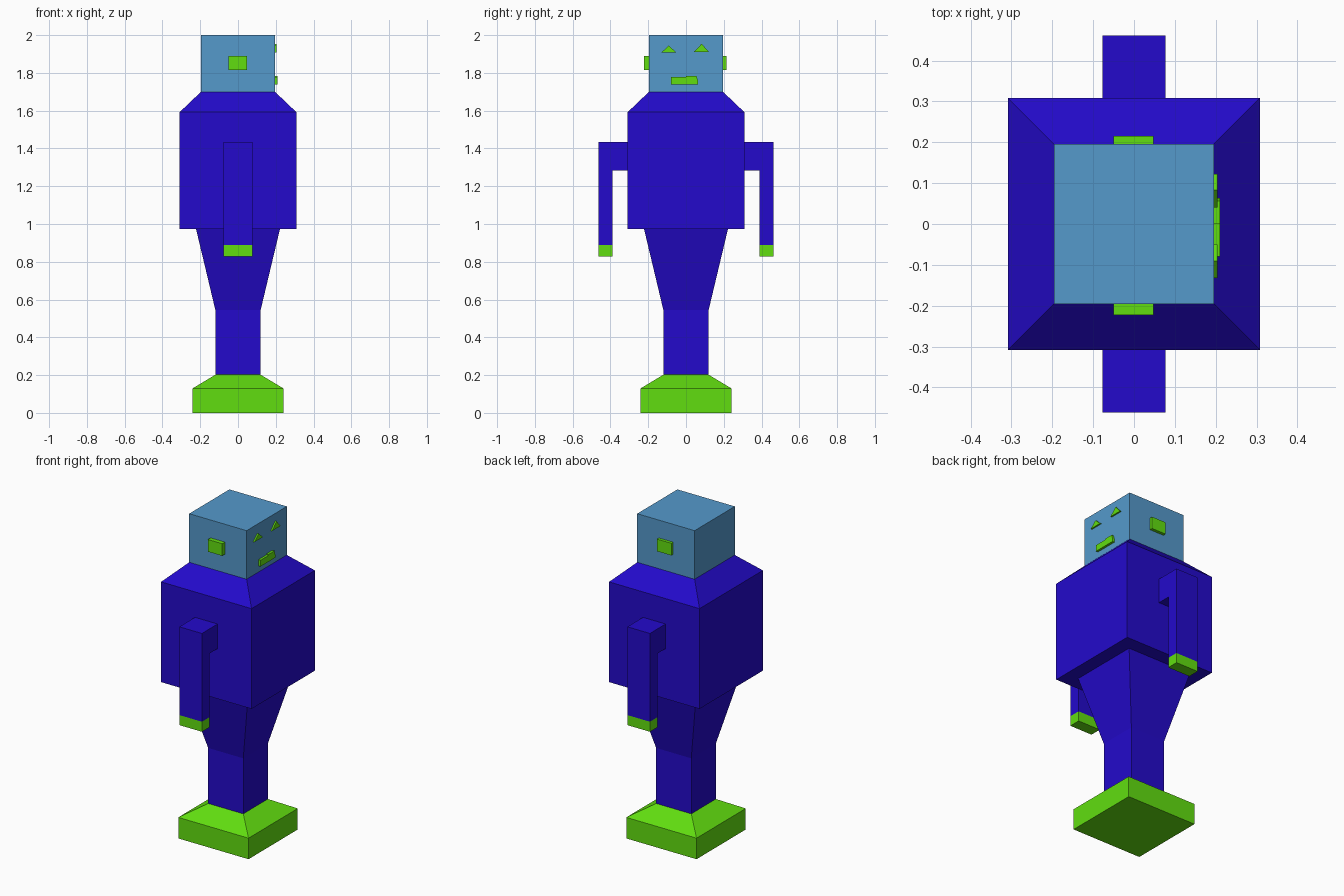
import bpy, bmesh
from mathutils import Vector

if "Cube" in bpy.data.objects:
    bpy.data.objects.remove(bpy.data.objects["Cube"])


def material(name, rgb):
    m = bpy.data.materials.new(name)
    m.diffuse_color = (*rgb, 1)
    m.use_nodes = True
    m.node_tree.nodes["Principled BSDF"].inputs["Base Color"].default_value = m.diffuse_color
    return m


BLUE = material("deep_blue", (0.017, 0.003, 0.60))
GREEN = material("green", (0.12, 0.73, 0.005))
SKY = material("sky_blue", (0.09, 0.32, 0.60))


def finish(name, bm, mat):
    bmesh.ops.recalc_face_normals(bm, faces=bm.faces)
    mesh = bpy.data.meshes.new(name)
    bm.to_mesh(mesh)
    bm.free()
    mesh.materials.append(mat)
    ob = bpy.data.objects.new(name, mesh)
    bpy.context.collection.objects.link(ob)
    return ob


def square_loft(name, sections, mat, bottom=False, top=False):
    """Skin square sections given as (half width, height)."""
    bm = bmesh.new()
    rings = [[bm.verts.new((sx * h, sy * h, z))
              for sx, sy in ((-1, -1), (1, -1), (1, 1), (-1, 1))]
             for h, z in sections]
    for a, b in zip(rings, rings[1:]):
        for i in range(4):
            j = (i + 1) % 4
            bm.faces.new((a[i], a[j], b[j], b[i]))
    if bottom:
        bm.faces.new(rings[0][::-1])
    if top:
        bm.faces.new(rings[-1])
    return finish(name, bm, mat)


def side_prism(name, profile, x0, x1, mat):
    """Extrude a (y, z) outline from x0 to x1."""
    bm = bmesh.new()
    face = bm.faces.new([bm.verts.new((x0, y, z)) for y, z in profile])
    ext = bmesh.ops.extrude_face_region(bm, geom=[face], use_keep_orig=True)
    verts = [v for v in ext["geom"] if isinstance(v, bmesh.types.BMVert)]
    bmesh.ops.translate(bm, verts=verts, vec=Vector((x1 - x0, 0, 0)))
    return finish(name, bm, mat)


def rect(y0, y1, z0, z1):
    return [(y0, z0), (y1, z0), (y1, z1), (y0, z1)]


# Stacked central column: foot, legs and torso, head
square_loft("foot_base", [(0.24, 0), (0.24, 0.13), (0.12, 0.202)], GREEN, bottom=True)
square_loft("body", [(0.12, 0.202), (0.12, 0.545), (0.222, 0.973), (0.309, 0.973),
                     (0.309, 1.592), (0.196, 1.70)], BLUE)
square_loft("head", [(0.196, 1.70), (0.196, 2.0)], SKY, top=True)

# Arms, hands and ears on both sides
arm = [(0.309, 1.283), (0.39, 1.283), (0.39, 0.89), (0.462, 0.89),
       (0.462, 1.435), (0.309, 1.435)]
for side, s, ear_out in (("left", 1, 0.215), ("right", -1, 0.223)):
    def flip(pts):
        return [(s * y, z) for y, z in pts]
    side_prism(side + "_arm", flip(arm), -0.077, 0.077, BLUE)
    side_prism(side + "_hand", flip(rect(0.39, 0.462, 0.828, 0.89)), -0.077, 0.077, GREEN)
    side_prism(side + "_ear", flip(rect(0.19, ear_out, 1.815, 1.89)), -0.05, 0.048, GREEN)

# Face details on the +x side of the head
side_prism("right_eye", [(-0.132, 1.907), (-0.05, 1.907), (-0.091, 1.944)], 0.19, 0.205, GREEN)
side_prism("left_eye", [(0.04, 1.91), (0.122, 1.91), (0.083, 1.954)], 0.19, 0.205, GREEN)
side_prism("mouth", [(-0.08, 1.738), (0.064, 1.738), (0.064, 1.755), (0.056, 1.783),
                     (0.0, 1.783), (0.0, 1.777), (-0.08, 1.777)], 0.19, 0.21, GREEN)
